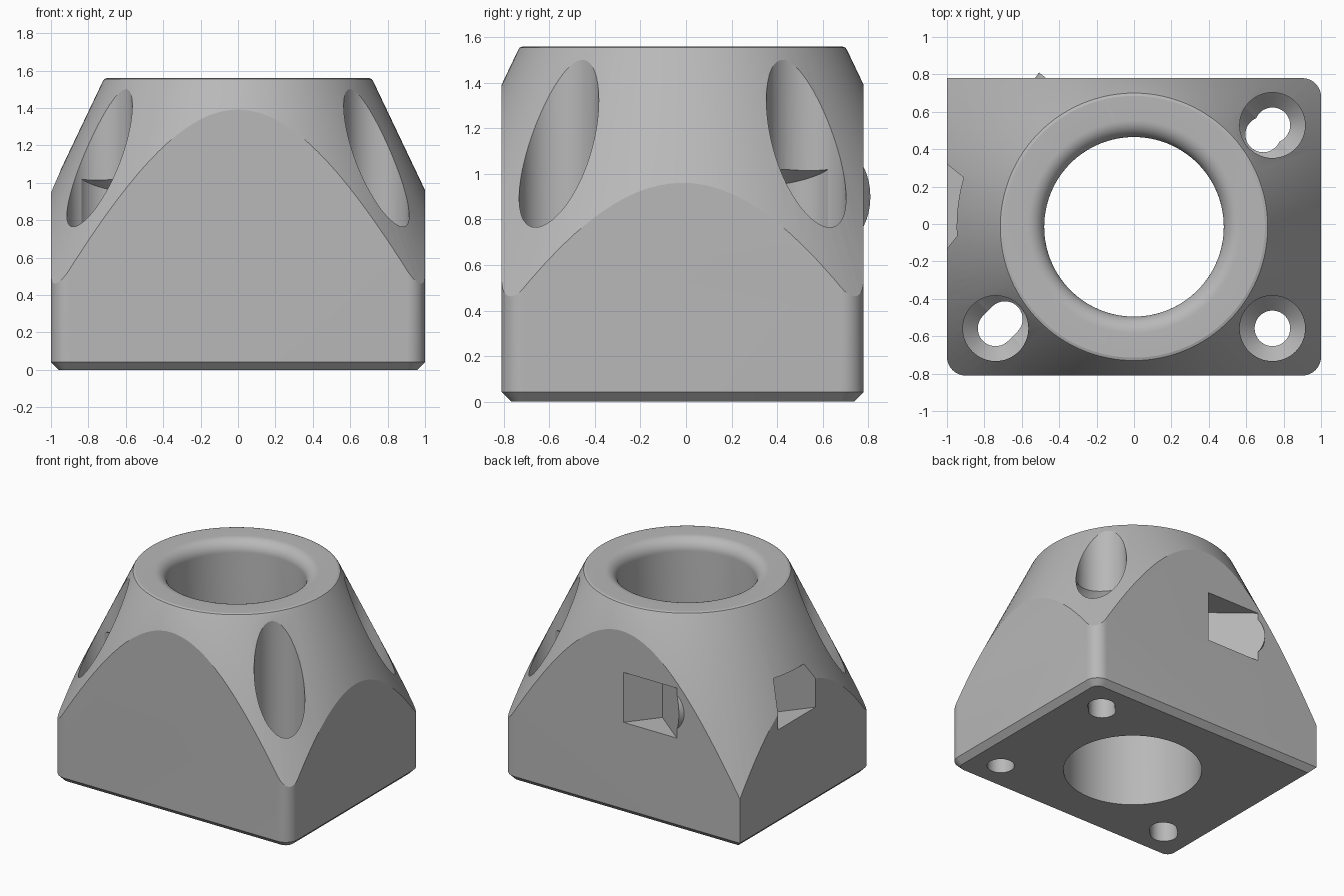
import bpy, bmesh, math
from mathutils import Matrix, Vector

cube = bpy.data.objects.get("Cube")
if cube:
    bpy.data.objects.remove(cube, do_unlink=True)

grey = bpy.data.materials.new("mid_grey")
grey.use_nodes = True
colour = (0.48, 0.48, 0.48, 1)
grey.diffuse_color = colour
grey.node_tree.nodes["Principled BSDF"].inputs["Base Color"].default_value = colour

CENTRE = Vector((0, -0.015, 0))
ALONG = Vector((-1, 0.795, 0)).normalized()    # slot direction, outwards
ACROSS = Vector((-ALONG.y, ALONG.x, 0)) * -1   # clamp bolt direction, to the back
BOLT_U, BOLT_Z = 0.71, 0.9
NUT_SEAT, HEAD_SEAT = 0.33, -0.36
FRAME = Matrix.Translation(CENTRE) @ Matrix((ALONG, ACROSS, (0, 0, 1))).transposed().to_4x4()


def finish(name, bm):
    bmesh.ops.recalc_face_normals(bm, faces=bm.faces)
    mesh = bpy.data.meshes.new(name)
    bm.to_mesh(mesh)
    bm.free()
    mesh.materials.append(grey)
    obj = bpy.data.objects.new(name, mesh)
    bpy.context.collection.objects.link(obj)
    return obj


def block(name, lo, hi, frame=None):
    bm = bmesh.new()
    bmesh.ops.create_cube(bm, size=1)
    for v in bm.verts:
        v.co = Vector([a + (b - a) * (c + 0.5) for a, b, c in zip(lo, hi, v.co)])
    if frame:
        bm.transform(frame)
    return finish(name, bm)


def lathe(name, profile, x=0, y=CENTRE.y, steps=128):
    """Solid of revolution; the profile runs from axis to axis."""
    bm = bmesh.new()
    verts = [bm.verts.new((r, 0, z)) for r, z in profile]
    edges = [bm.edges.new(p) for p in zip(verts, verts[1:])]
    bmesh.ops.spin(bm, geom=verts + edges, cent=(0, 0, 0), axis=(0, 0, 1),
                   angle=math.tau, steps=steps, use_merge=True)
    bmesh.ops.remove_doubles(bm, verts=bm.verts, dist=0.0002)
    bmesh.ops.translate(bm, verts=bm.verts, vec=(x, y, 0))
    return finish(name, bm)


def bolt_cylinder(name, radius, start, end):
    """Cylinder lying along the clamp bolt."""
    bm = bmesh.new()
    bmesh.ops.create_cone(bm, cap_ends=True, segments=64, radius1=radius,
                          radius2=radius, depth=end - start)
    bm.transform(FRAME @ Matrix.Translation((BOLT_U, (start + end) / 2, BOLT_Z))
                 @ Matrix.Rotation(math.pi / 2, 4, "X"))
    return finish(name, bm)


def combine(obj, tool, operation="DIFFERENCE"):
    """Apply one boolean and throw the tool away."""
    tool.hide_render = True
    mod = obj.modifiers.new("cut", "BOOLEAN")
    mod.operation, mod.object, mod.solver = operation, tool, "EXACT"
    deps = bpy.context.evaluated_depsgraph_get()
    mesh = bpy.data.meshes.new_from_object(obj.evaluated_get(deps))
    obj.modifiers.clear()
    obj.data = mesh
    bpy.data.objects.remove(tool, do_unlink=True)


# Base block: three rounded corners and a chamfered underside
bm = bmesh.new()
bmesh.ops.create_cube(bm, size=1)
for v in bm.verts:
    v.co = Vector((v.co.x * 2, v.co.y * 1.59, (v.co.z + 0.5) * 1.7)) + CENTRE
corners = [e for e in bm.edges if abs(e.verts[0].co.z - e.verts[1].co.z) > 1
           and not (e.verts[0].co.x < 0 < e.verts[0].co.y)]
bmesh.ops.bevel(bm, geom=corners, offset=0.1, segments=10, profile=0.5, affect="EDGES")
rim = [e for e in bm.edges if all(v.co.z < 0.01 for v in e.verts)]
bmesh.ops.bevel(bm, geom=rim, offset=0.042, segments=1, affect="EDGES")
body = finish("clamp_body", bm)

# Conical upper shape
cone = lathe("cone_shape", [(0, -0.1), (1.505, -0.1), (0.722, 1.545),
                            (0.715, 1.555), (0.70, 1.56), (0, 1.56)])
combine(body, cone, "INTERSECT")

# Rounded boss around the nut seat
combine(body, bolt_cylinder("nut_boss", 0.2, 0.1, NUT_SEAT), "UNION")

# Central bore with a rounded upper lip
lip = 0.09
arc = [math.radians(a) for a in range(0, 91, 9)]
bore = [(0, -0.2), (0.48, -0.2)]
bore += [(0.48 + lip * (1 - math.cos(a)), 1.56 - lip + lip * math.sin(a)) for a in arc]
bore += [(0.57, 1.8), (0, 1.8)]
combine(body, lathe("bore", bore))

# Screw pockets with conical seats; two of them are elongated towards the bore
SHIFT = 0.07
WIDE = 0.175
for sx, sy, elongated in ((1, -1, False), (1, 1, True), (-1, -1, True)):
    x, y = 0.74 * sx, CENTRE.y + 0.543 * sy
    combine(body, lathe("pocket", [(0, 0.2), (0.095, 0.2), (WIDE, 0.28),
                                   (WIDE, 1.9), (0, 1.9)], x, y, 64))
    combine(body, lathe("screw_hole", [(0, -0.2), (0.095, -0.2), (0.095, 0.4), (0, 0.4)],
                        x, y, 48))
    if elongated:
        inward = Vector((-sx, -sy, 0)).normalized()
        ox, oy = x + inward.x * SHIFT, y + inward.y * SHIFT
        # Shifted pocket with a sloping ceiling
        tool = lathe("shifted_pocket", [(0, 0.2), (0.095, 0.2), (WIDE, 0.28),
                                        (WIDE, 1.0), (0, 1.0)], ox, oy, 64)
        for v in tool.data.vertices:
            if v.co.z > 0.9:
                d = math.hypot(v.co.x - x, v.co.y - y)
                v.co.z = 1.02 + WIDE - d
        combine(body, tool)
        combine(body, lathe("shifted_hole", [(0, -0.2), (0.095, -0.2), (0.095, 0.4), (0, 0.4)],
                            ox, oy, 48))
        # Straight sides of the long hole
        side = Vector((-inward.y, inward.x, 0))
        turn = Matrix((inward, side, (0, 0, 1))).transposed().to_4x4()
        combine(body, block("long_hole", (0, -0.095, -0.2), (SHIFT, 0.095, 0.25),
                            Matrix.Translation((x, y, 0)) @ turn))

# Clamping slot from the bore out through the corner
combine(body, block("slot", (0.3, -0.042, -0.2), (1.6, 0.042, 1.9), FRAME))

# Nut pocket on the back, bolt head pocket on the side, bolt hole through both
combine(body, block("nut_pocket", (BOLT_U - 0.2, NUT_SEAT, 0.70),
                    (1.4, 1.2, 1.08), FRAME))
combine(body, bolt_cylinder("head_pocket", 0.19, -1.2, HEAD_SEAT))
combine(body, block("head_opening", (BOLT_U, -1.2, BOLT_Z - 0.17),
                    (1.4, HEAD_SEAT, BOLT_Z + 0.17), FRAME))
combine(body, bolt_cylinder("bolt_hole", 0.092, -0.6, 0.6))

# Smooth the round surfaces, keep the edges crisp
bpy.ops.object.select_all(action="DESELECT")
body.select_set(True)
bpy.context.view_layer.objects.active = body
bpy.ops.object.shade_smooth_by_angle(angle=math.radians(14))
